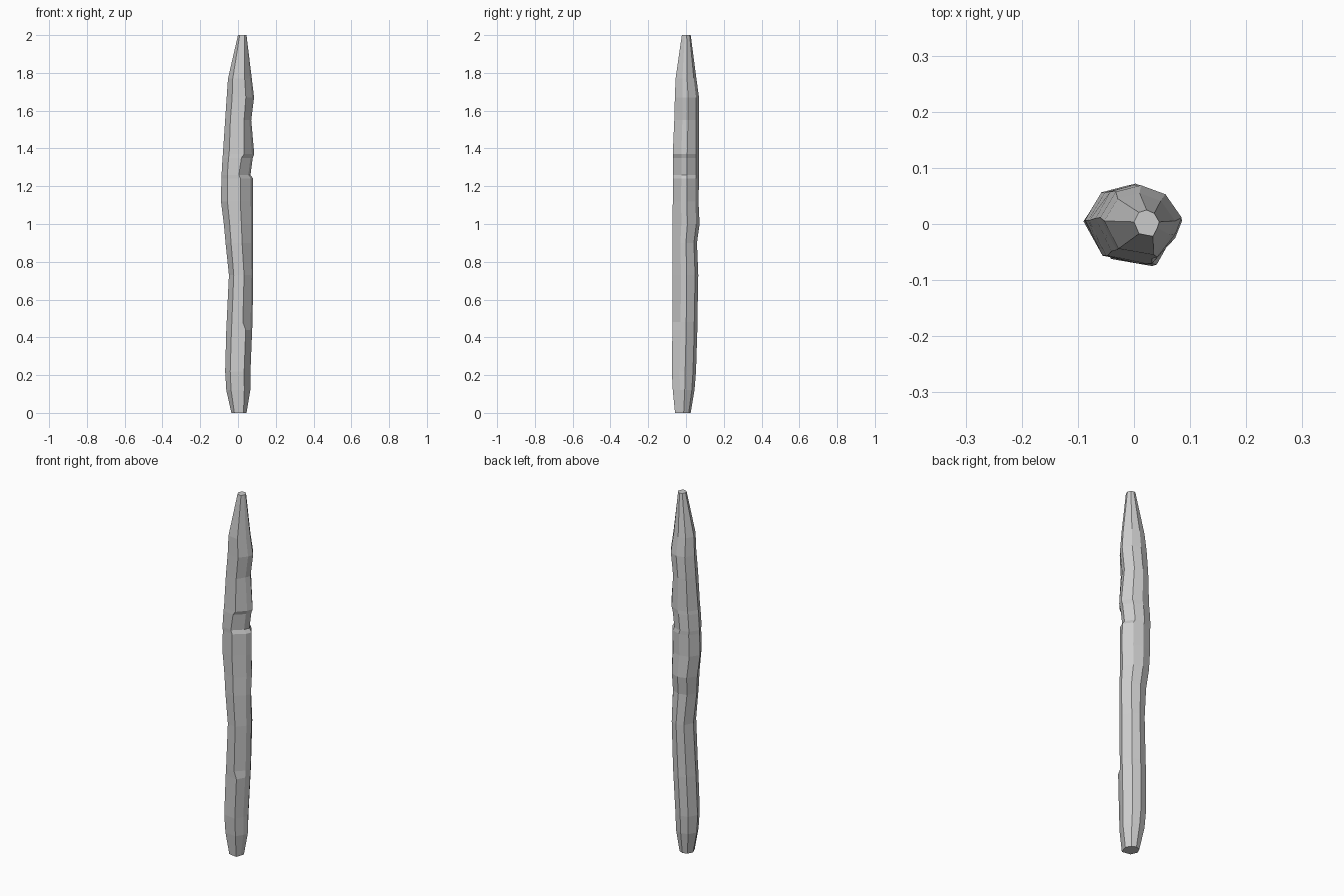
import bpy, bmesh

# Rings: z, left x, right x, front y, back y, front-right ridge position (-1..1)
rings = [
    (0.00, -0.035, 0.045, -0.058, 0.025, 0.60),
    (0.12, -0.062, 0.065, -0.070, 0.045, 0.50),
    (0.22, -0.068, 0.066, -0.075, 0.053, 0.50),
    (0.44, -0.062, 0.075, -0.072, 0.060, 0.50),
    (0.48, -0.060, 0.077, -0.071, 0.060, 0.25),
    (0.73, -0.048, 0.080, -0.071, 0.065, 0.25),
    (0.90, -0.066, 0.080, -0.072, 0.058, 0.20),
    (1.00, -0.075, 0.080, -0.071, 0.072, 0.20),
    (1.12, -0.090, 0.080, -0.070, 0.066, 0.20),
    (1.24, -0.088, 0.080, -0.070, 0.069, 0.20),
    (1.26, -0.087, 0.066, -0.070, 0.069, 0.20),
    (1.35, -0.082, 0.078, -0.070, 0.069, 0.25),
    (1.37, -0.080, 0.086, -0.070, 0.069, 0.35),
    (1.55, -0.068, 0.070, -0.062, 0.070, 0.45),
    (1.67, -0.060, 0.085, -0.059, 0.069, 0.40),
    (1.77, -0.053, 0.073, -0.055, 0.055, 0.40),
    (2.00, 0.000, 0.045, -0.022, 0.025, 0.50),
]


def section(ridge):
    return [(-1, 0.1), (-0.62, 0.82), (0, 1), (0.6, 0.75),
            (1, 0.1), (0.85, -0.35), (ridge, -1), (-0.6, -0.8)]


# Irregular faceted shard lofted through the rings
bm = bmesh.new()
loops = []
for z, x0, x1, y0, y1, ridge in rings:
    loops.append([bm.verts.new(((x0 + x1) / 2 + u * (x1 - x0) / 2,
                                (y0 + y1) / 2 + v * (y1 - y0) / 2, z))
                  for u, v in section(ridge)])
for a, b in zip(loops, loops[1:]):
    for i in range(8):
        j = (i + 1) % 8
        bm.faces.new((a[i], a[j], b[j], b[i]))
bm.faces.new(loops[0])
bm.faces.new(loops[-1])
bmesh.ops.recalc_face_normals(bm, faces=bm.faces[:])

mesh = bpy.data.meshes.new("stone_shard")
bm.to_mesh(mesh)
bm.free()
shard = bpy.data.objects.new("stone_shard", mesh)
bpy.context.collection.objects.link(shard)
